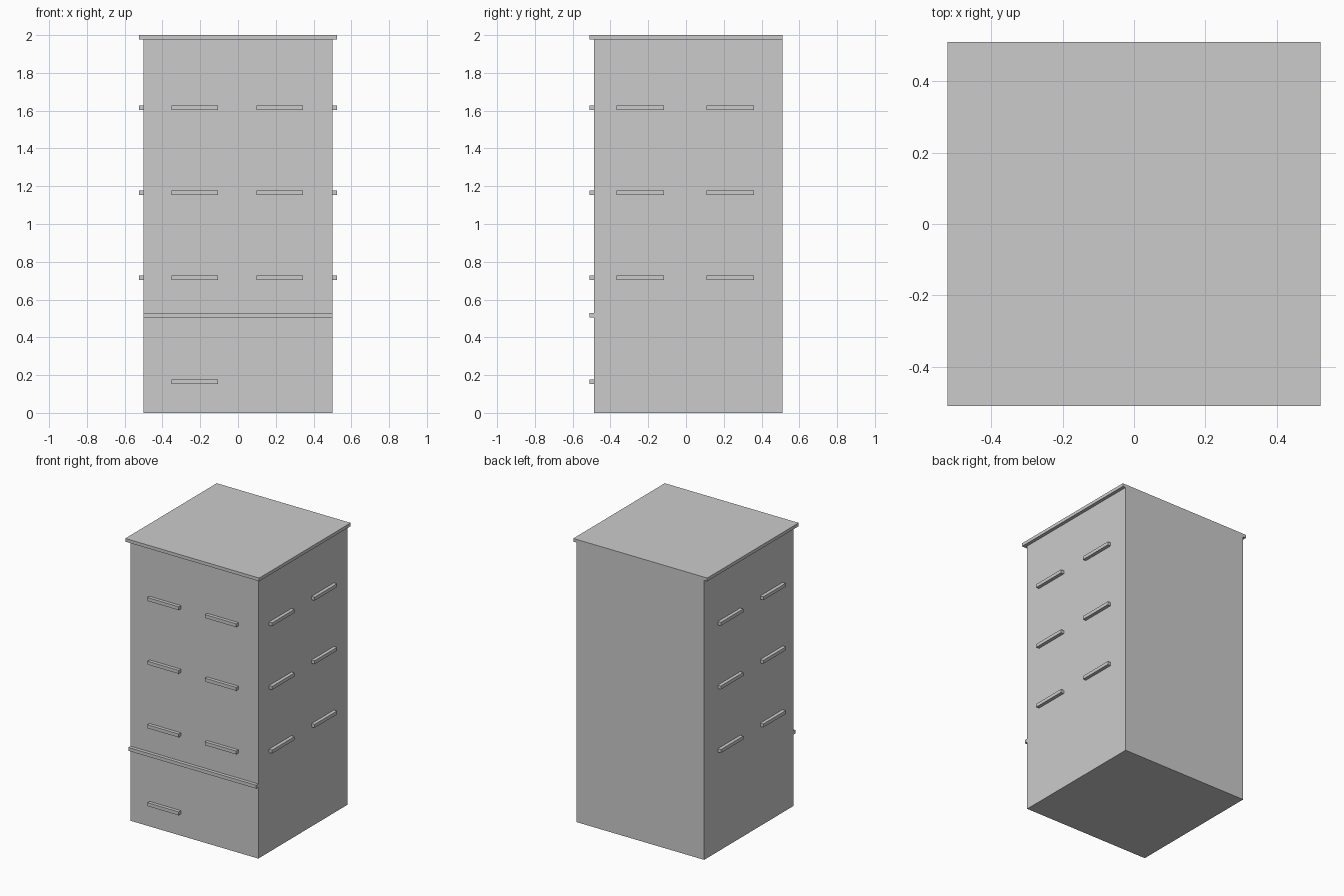
import bpy

if "Cube" in bpy.data.objects:
    bpy.data.objects.remove(bpy.data.objects["Cube"])

FRONT, BACK, SIDE = -0.487, 0.511, 0.5   # wall planes
OUT = 0.024                              # how far trim sticks out
SINK = 0.005                             # overlap of trim into the wall


def box(name, x, y, z):
    bpy.ops.mesh.primitive_cube_add(size=1, location=[(a + b) / 2 for a, b in (x, y, z)])
    ob = bpy.context.object
    ob.name = name
    ob.scale = [b - a for a, b in (x, y, z)]
    bpy.ops.object.transform_apply(location=False, rotation=False, scale=True)
    return ob


# Main tower block and roof slab (flush with the back wall)
box("tower_body", (-SIDE, SIDE), (FRONT, BACK), (0, 1.98))
box("roof_slab", (-SIDE - OUT, SIDE + OUT), (FRONT - OUT, BACK), (1.977, 2.0))

# Band between ground floor and upper floors
front_y = (FRONT - OUT, FRONT + SINK)
box("front_band", (-SIDE, SIDE), front_y, (0.504, 0.528))

# Window sills on three floors: front, right and left walls
front_spans = [(-0.352, -0.106), (0.098, 0.344)]
side_spans = [(-0.367, -0.116), (0.108, 0.359)]
for floor, z in enumerate((0.704, 1.154, 1.604), 1):
    zs = (z, z + 0.024)
    for i, (fx, sy) in enumerate(zip(front_spans, side_spans), 1):
        box(f"front_sill_{floor}_{i}", fx, front_y, zs)
        box(f"right_sill_{floor}_{i}", (SIDE - SINK, SIDE + OUT), sy, zs)
        box(f"left_sill_{floor}_{i}", (-SIDE - OUT, -SIDE + SINK), sy, zs)

# Single sill on the ground floor
box("ground_floor_sill", front_spans[0], front_y, (0.153, 0.177))
